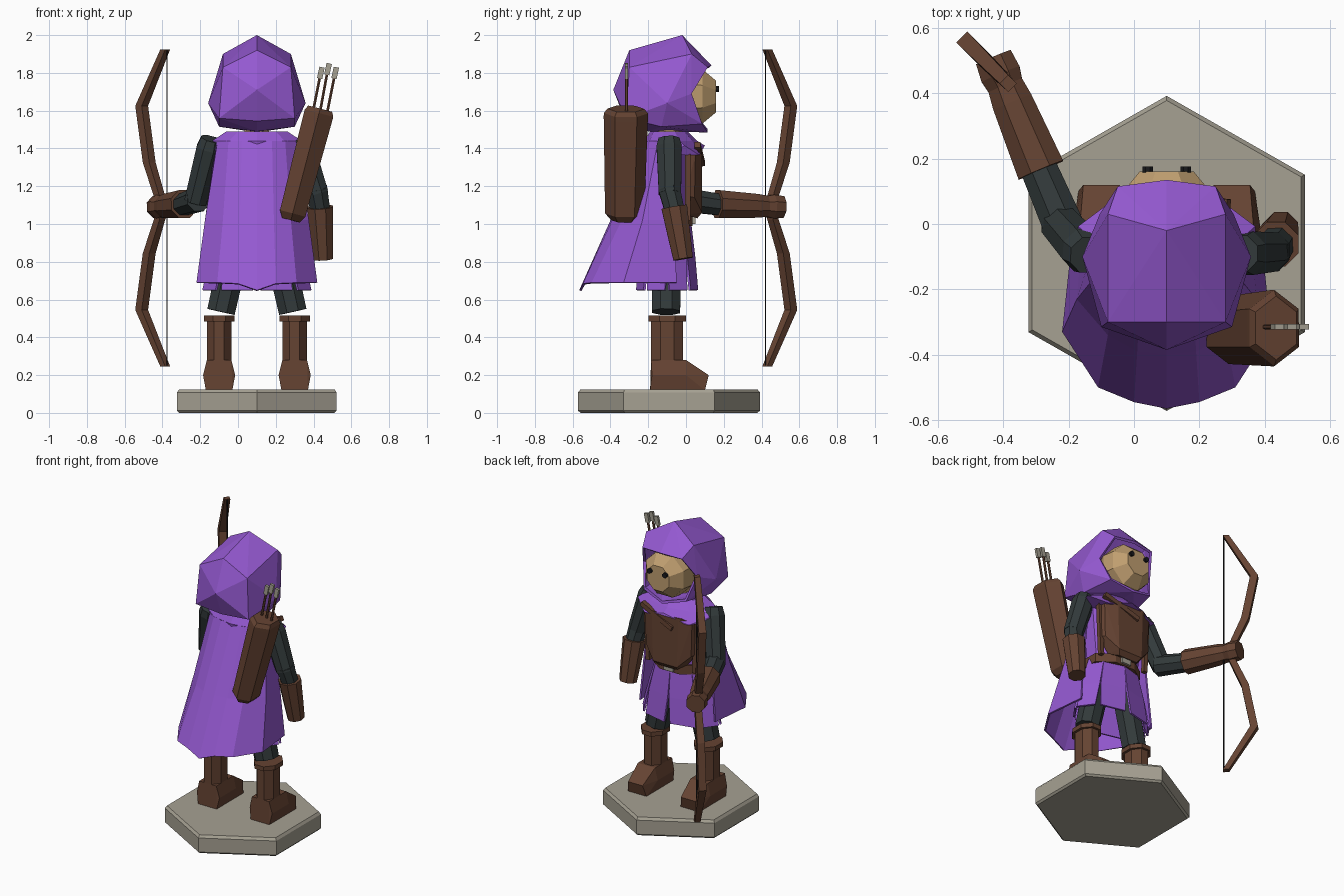
import bpy, bmesh
from math import sin, cos, pi
from mathutils import Vector

cube = bpy.data.objects.get("Cube")
if cube:
    bpy.data.objects.remove(cube, do_unlink=True)

CX = 0.1  # centre line of the figure


def material(name, r, g, b):
    m = bpy.data.materials.new(name)
    m.use_nodes = True
    m.diffuse_color = (r, g, b, 1)
    m.node_tree.nodes["Principled BSDF"].inputs["Base Color"].default_value = (r, g, b, 1)
    return m


PURPLE = material("purple cloth", 0.30, 0.10, 0.64)
BROWN = material("brown leather", 0.13, 0.056, 0.032)
DARK = material("dark cloth", 0.032, 0.042, 0.043)
STONE = material("grey stone", 0.38, 0.355, 0.29)
SKIN = material("skin", 0.52, 0.34, 0.16)
BLACK = material("black", 0.01, 0.01, 0.012)


def finish(name, bm, mat, thickness=0):
    bmesh.ops.recalc_face_normals(bm, faces=bm.faces)
    me = bpy.data.meshes.new(name)
    bm.to_mesh(me)
    bm.free()
    me.materials.append(mat)
    ob = bpy.data.objects.new(name, me)
    bpy.context.collection.objects.link(ob)
    if thickness:
        mod = ob.modifiers.new("thickness", "SOLIDIFY")
        mod.thickness = thickness
    return ob


def skin_rows(bm, rows, closed):
    """Bridge rows of points with quads."""
    vs = [[bm.verts.new(p) for p in row] for row in rows]
    n = len(vs[0])
    for a, b in zip(vs, vs[1:]):
        for i in range(n if closed else n - 1):
            j = (i + 1) % n
            bm.faces.new((a[i], a[j], b[j], b[i]))
    return vs


def loft(name, rings, mat, n=8, phase=None):
    """Stack of horizontal rings (x, y, z, rx, ry)."""
    phase = pi / n if phase is None else phase
    bm = bmesh.new()
    angles = [phase + 2 * pi * i / n for i in range(n)]
    rows = [[(x + rx * cos(a), y + ry * sin(a), z) for a in angles] for x, y, z, rx, ry in rings]
    vs = skin_rows(bm, rows, True)
    bm.faces.new(vs[0])
    bm.faces.new(vs[-1])
    return finish(name, bm, mat)


def limb(name, start, end, stations, mat, n=8, stretch=1):
    """Faceted tube; stations are (fraction along, radius)."""
    a, b = Vector(start), Vector(end)
    d = (b - a).normalized()
    ref = Vector((0, 1, 0)) if abs(d.y) < 0.9 else Vector((0, 0, 1))
    u = d.cross(ref).normalized()
    w = u.cross(d)
    angles = [pi / n + 2 * pi * i / n for i in range(n)]
    bm = bmesh.new()
    rows = [[a.lerp(b, t) + u * r * cos(k) + w * r * stretch * sin(k) for k in angles] for t, r in stations]
    vs = skin_rows(bm, rows, True)
    bm.faces.new(vs[0])
    bm.faces.new(vs[-1])
    return finish(name, bm, mat)


def hull(name, half, mat, x=CX, open_rim=(), thickness=0):
    """Convex solid from half a point set, mirrored about x; faces on the rim are opened."""
    bm = bmesh.new()
    rim = set()
    for i, (dx, y, z) in enumerate(half):
        for s in ((1, -1) if dx else (1,)):
            v = bm.verts.new((x + s * dx, y, z))
            if i in open_rim:
                rim.add(v)
    bmesh.ops.convex_hull(bm, input=bm.verts)
    bmesh.ops.delete(bm, geom=[f for f in bm.faces if all(v in rim for v in f.verts)], context="FACES_ONLY")
    bmesh.ops.dissolve_limit(bm, angle_limit=0.03, verts=bm.verts, edges=bm.edges)
    return finish(name, bm, mat, thickness)


# Hexagonal base with chamfered rims
loft("base", [(CX, -0.09, 0, 0.475, 0.468), (CX, -0.09, 0.012, 0.488, 0.482),
              (CX, -0.09, 0.108, 0.488, 0.482), (CX, -0.09, 0.125, 0.475, 0.468)], STONE, n=6)

# Boots and legs
for side, s in (("left", -1), ("right", 1)):
    x = CX + s * 0.2
    hull(side + "_foot", [(0.07, -0.19, 0.12), (0.07, 0.10, 0.12), (0.055, 0.12, 0.2), (0.065, 0, 0.28),
                          (0.065, -0.185, 0.28), (0.085, -0.18, 0.2), (0.085, 0, 0.2)], BROWN, x=x)
    loft(side + "_boot_shaft", [(x, -0.1, 0.26, 0.07, 0.092), (x, -0.1, 0.49, 0.07, 0.092)], BROWN)
    loft(side + "_boot_cuff", [(x, -0.1, 0.485, 0.088, 0.108), (x, -0.1, 0.515, 0.088, 0.108)], BROWN)
    limb(side + "_leg", (CX + s * 0.19, -0.105, 0.535), (CX + s * 0.09, -0.1, 0.98), [(0, 0.08), (1, 0.085)], DARK)

# Torso, belt and buckle
loft("torso", [(CX, -0.09, 0.95, 0.17, 0.11), (CX, -0.09, 1.2, 0.2, 0.125),
               (CX, -0.09, 1.4, 0.22, 0.13), (CX, -0.09, 1.45, 0.16, 0.1)], PURPLE)
loft("belt", [(CX, -0.09, 0.99, 0.195, 0.135), (CX, -0.09, 1.05, 0.195, 0.135)], BROWN)
hull("buckle", [(0.035, y, z) for y in (0.02, 0.05) for z in (1.0, 1.045)], STONE)

# Chest plate with shoulder straps
hull("chest_plate", [(0.19, 0.0, 1.38), (0.18, 0.05, 1.38), (0.1, 0.085, 1.4), (0.19, 0.0, 1.15),
                     (0.17, 0.045, 1.14), (0.09, 0.085, 1.06), (0.11, 0.0, 1.05), (0.07, 0.06, 1.03)], BROWN)
for side, s in (("left", -1), ("right", 1)):
    limb(side + "_side_strap", (CX + s * 0.19, 0.01, 1.38), (CX + s * 0.175, 0.01, 1.02), [(0, 0.02), (1, 0.02)], BROWN, n=4)
limb("quiver_strap", (CX + 0.19, 0.06, 1.42), (CX - 0.06, 0.085, 1.32), [(0, 0.022), (1, 0.022)], BROWN, n=4)

# Skirt made of flared panels
bm = bmesh.new()
count = 8
for i in range(count):
    mid = -pi / 2 + 2 * pi * (i + 0.5) / count
    rows = []
    for z, rx, ry, w in ((1.03, 0.185, 0.125, 1), (0.82, 0.25, 0.15, 0.95), (0.65, 0.29, 0.165, 0.8)):
        rows.append([(CX + rx * cos(mid + k * w * pi / count), -0.1 + ry * sin(mid + k * w * pi / count), z)
                     for k in (-1, 1)])
    skin_rows(bm, rows, False)
finish("skirt_panels", bm, PURPLE, 0.012)

# Cape, mirrored from half rows running from the spine to the front edge
cape_half = [
    [(0, -0.21, 1.44), (0.08, -0.21, 1.44), (0.15, -0.19, 1.44), (0.21, -0.15, 1.43), (0.22, -0.06, 1.42)],
    [(0, -0.4, 1.02), (0.09, -0.39, 1.02), (0.18, -0.34, 1.02), (0.275, -0.23, 1.02), (0.26, -0.06, 1.02)],
    [(0, -0.565, 0.65), (0.1, -0.545, 0.685), (0.21, -0.5, 0.69), (0.32, -0.33, 0.69), (0.29, -0.05, 0.69)],
]
bm = bmesh.new()
skin_rows(bm, [[(CX - dx, y, z) for dx, y, z in reversed(r)] + [(CX + dx, y, z) for dx, y, z in r[1:]]
               for r in cape_half], False)
finish("cape", bm, PURPLE, 0.012)

# Shoulder mantle with uneven folds
mantle = loft("mantle", [(CX, -0.055, 1.39, 0.285, 0.155), (CX, -0.08, 1.44, 0.25, 0.14),
                         (CX, -0.09, 1.49, 0.17, 0.1)], PURPLE, n=10)
for i, v in enumerate(mantle.data.vertices[:10]):
    v.co.z += 0.025 * (-1) ** i
limb("neck", (CX, -0.09, 1.45), (CX, -0.07, 1.58), [(0, 0.07), (1, 0.07)], SKIN)

# Hood, opened around the face
hull("hood", [(0, -0.02, 2.0), (0, -0.3, 1.92), (0, -0.385, 1.71), (0, -0.32, 1.545), (0, -0.2, 1.49),
              (0.18, 0.03, 1.9), (0.18, -0.3, 1.83), (0.258, -0.1, 1.64), (0.2, -0.315, 1.56), (0.2, -0.13, 1.515),
              (0, 0.135, 1.84), (0.15, 0.115, 1.83), (0.205, 0.03, 1.69), (0.16, 0.085, 1.53), (0, 0.115, 1.485)],
     PURPLE, open_rim=range(10, 15), thickness=0.018)

# Face and eyes
limb("face", (CX, -0.1, 1.675), (CX, 0.16, 1.675), [(0, 0.12), (0.4, 0.165), (0.72, 0.155), (1, 0.09)], SKIN)
for side, s in (("left", -1), ("right", 1)):
    x = CX + s * 0.058
    limb(side + "_eye", (x, 0.13, 1.715), (x, 0.176, 1.715), [(0, 0.017), (1, 0.017)], BLACK)

# Lowered arm
limb("right_upper_arm", (0.325, -0.09, 1.45), (0.42, -0.085, 1.16), [(0, 0.06), (0.15, 0.072), (1, 0.064)], DARK)
limb("right_forearm", (0.415, -0.09, 1.19), (0.44, -0.055, 1.05), [(0, 0.062), (1, 0.055)], DARK)
limb("right_bracer", (0.435, -0.062, 1.09), (0.45, -0.015, 0.815), [(0, 0.074), (0.6, 0.064), (1, 0.056)], BROWN)

# Raised arm holding the bow
limb("left_upper_arm", (-0.14, -0.095, 1.45), (-0.225, 0.0, 1.12), [(0, 0.06), (0.15, 0.072), (1, 0.064)], DARK)
limb("left_forearm", (-0.21, -0.02, 1.13), (-0.3, 0.19, 1.1), [(0, 0.068), (1, 0.06)], DARK)
limb("left_bracer", (-0.285, 0.165, 1.105), (-0.43, 0.51, 1.09), [(0, 0.08), (0.6, 0.068), (0.75, 0.06), (0.85, 0.068), (1, 0.062)], BROWN)

# Bow: offsets outwards from the string, mirrored about the grip
half_bow = [(0.0, 0.84, 0.026), (0.125, 0.54, 0.034), (0.085, 0.24, 0.034), (0.03, 0.06, 0.03)]
path = half_bow + [(o, -h, r) for o, h, r in reversed(half_bow)]
loft("bow", [(-0.385 - o, 0.43 + o, 1.085 + h, r, r) for o, h, r in path], BROWN, n=4, phase=0)
limb("bow_string", (-0.376, 0.42, 0.25), (-0.376, 0.42, 1.92), [(0, 0.004), (1, 0.004)], BLACK, n=4)

# Quiver and arrows
limb("quiver", (0.28, -0.325, 1.02), (0.435, -0.318, 1.61),
     [(0, 0.055), (0.06, 0.08), (0.92, 0.09), (0.96, 0.09), (1, 0.075)], BROWN, n=6, stretch=1.3)
for i in range(3):
    x, top = 0.4 + 0.038 * i, 1.8 + 0.02 * (i == 1)
    limb(f"arrow_{i}", (x - 0.01, -0.315, 1.56), (x + 0.038, -0.315, top), [(0, 0.008), (1, 0.008)], BROWN, n=6)
    limb(f"arrow_fletching_{i}", (x + 0.032, -0.315, top - 0.03), (x + 0.045, -0.315, top + 0.03),
         [(0, 0.02), (1, 0.02)], STONE, n=4, stretch=0.6)
